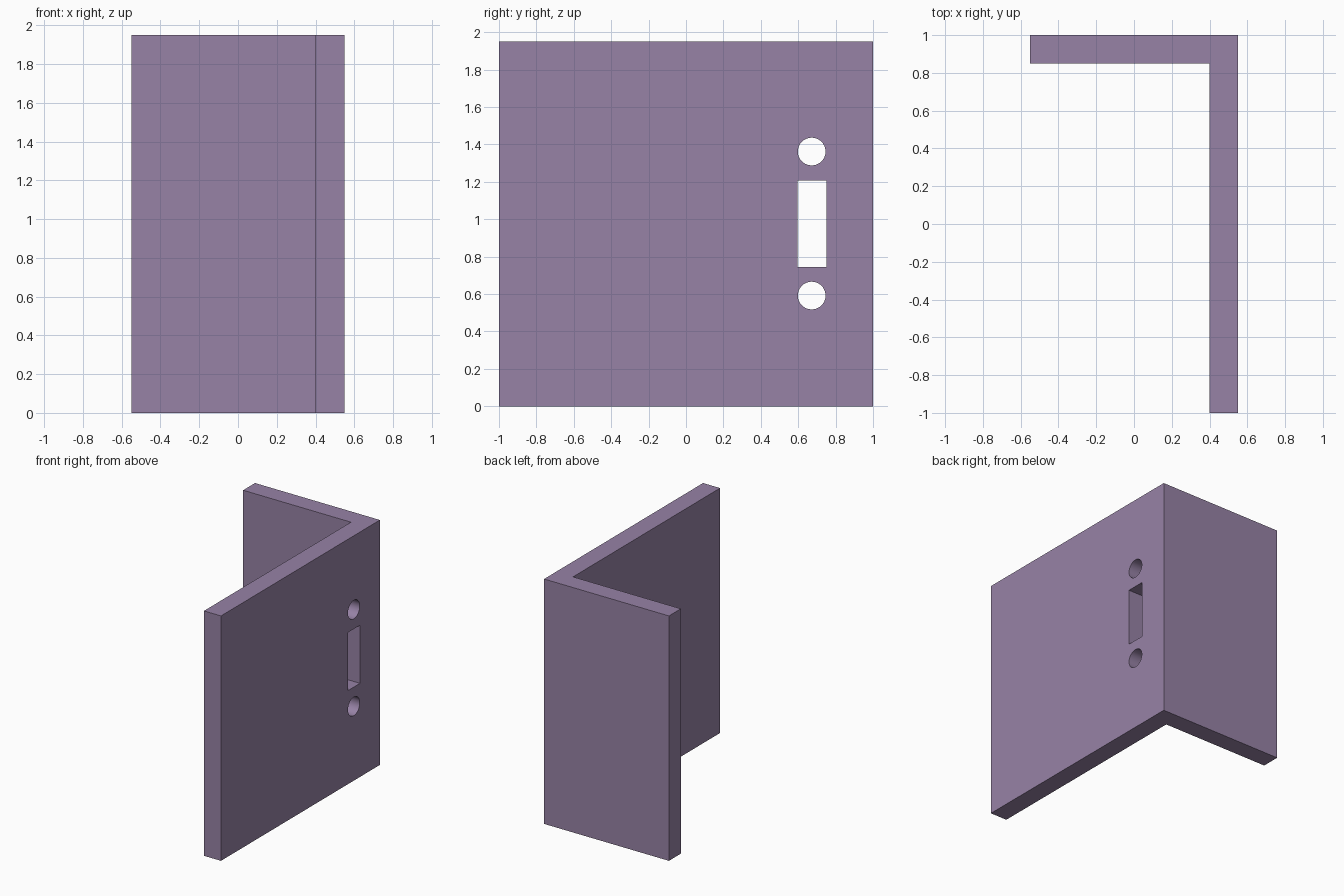
import bpy, bmesh, math

if "Cube" in bpy.data.objects:
    bpy.data.objects.remove(bpy.data.objects["Cube"])

HEIGHT = 1.95
X_OUT, X_IN = 0.55, 0.40      # outer and inner face of the long wall
HOLE_Y = 0.672


def finish(bm, name):
    bmesh.ops.recalc_face_normals(bm, faces=bm.faces)
    mesh = bpy.data.meshes.new(name)
    bm.to_mesh(mesh)
    bm.free()
    obj = bpy.data.objects.new(name, mesh)
    bpy.context.collection.objects.link(obj)
    return obj


def extrude(points, vector, name):
    bm = bmesh.new()
    face = bm.faces.new([bm.verts.new(p) for p in points])
    result = bmesh.ops.extrude_face_region(bm, geom=[face], use_keep_orig=True)
    verts = [v for v in result["geom"] if isinstance(v, bmesh.types.BMVert)]
    bmesh.ops.translate(bm, verts=verts, vec=vector)
    return finish(bm, name)


def cutter(outline, name):
    """Prism through the long wall from a (y, z) outline."""
    return extrude([(X_IN - 0.1, y, z) for y, z in outline], (0.35, 0, 0), name)


def circle(y, z, r, n=64):
    return [(y + r * math.cos(2 * math.pi * i / n),
             z + r * math.sin(2 * math.pi * i / n)) for i in range(n)]


# L-shaped bracket
profile = [(-0.55, 0.85), (X_IN, 0.85), (X_IN, -1), (X_OUT, -1), (X_OUT, 1), (-0.55, 1)]
bracket = extrude([(x, y, 0) for x, y in profile], (0, 0, HEIGHT), "angle_bracket")

# Switch slot and its two screw holes
cutters = [cutter([(0.597, 0.745), (0.75, 0.745), (0.75, 1.208), (0.597, 1.208)], "slot_cutter")]
cutters += [cutter(circle(HOLE_Y, z, 0.074), "hole_cutter") for z in (0.592, 1.362)]

bpy.context.view_layer.objects.active = bracket
for c in cutters:
    c.hide_render = True
    mod = bracket.modifiers.new("cut", "BOOLEAN")
    mod.operation = "DIFFERENCE"
    mod.solver = "EXACT"
    mod.object = c
    bpy.ops.object.modifier_apply(modifier=mod.name)
    bpy.data.objects.remove(c)

# Smooth hole walls, sharp edges elsewhere
bracket.select_set(True)
bpy.ops.object.shade_smooth_by_angle(angle=math.radians(30))

# Purple finish
mat = bpy.data.materials.new("purple")
mat.diffuse_color = (0.31, 0.225, 0.38, 1)
mat.use_nodes = True
mat.node_tree.nodes["Principled BSDF"].inputs["Base Color"].default_value = mat.diffuse_color
bracket.data.materials.clear()
bracket.data.materials.append(mat)
